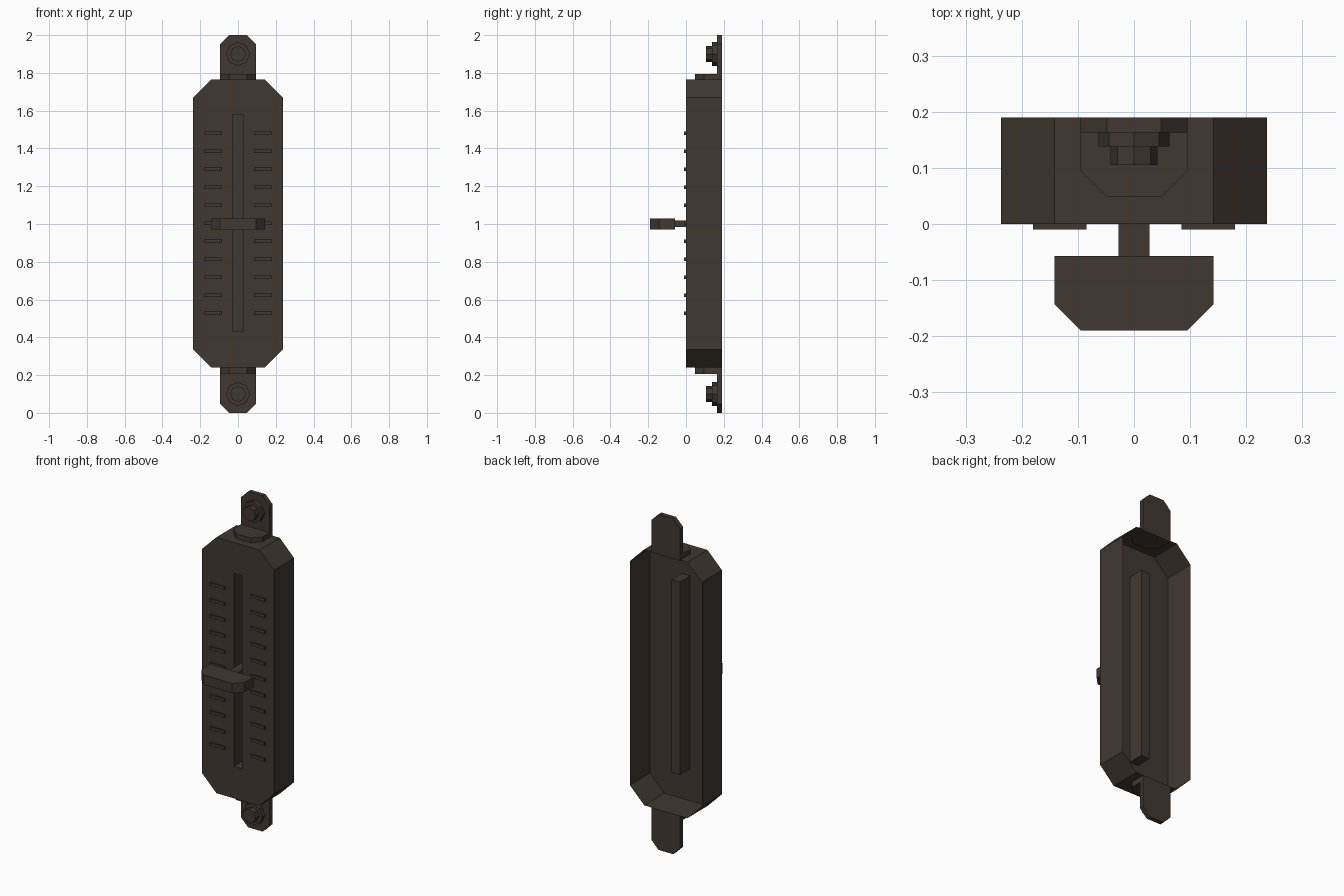
import bpy, bmesh, math
from mathutils import Vector

if "Cube" in bpy.data.objects:
    bpy.data.objects.remove(bpy.data.objects["Cube"])

mat = bpy.data.materials.new("dark_brown_metal")
mat.diffuse_color = (0.052, 0.040, 0.031, 1)
mat.use_nodes = True
mat.node_tree.nodes["Principled BSDF"].inputs["Base Color"].default_value = mat.diffuse_color


def finish(name, bm):
    me = bpy.data.meshes.new(name)
    bm.to_mesh(me)
    bm.free()
    me.materials.append(mat)
    ob = bpy.data.objects.new(name, me)
    bpy.context.collection.objects.link(ob)
    return ob


def prism(name, outline, axis, a, b):
    """Extrude a 2D outline along y (outline = x,z) or z (outline = x,y)."""
    def place(p, d):
        return Vector((p[0], d, p[1])) if axis == "y" else Vector((p[0], p[1], d))
    bm = bmesh.new()
    lo = [bm.verts.new(place(p, a)) for p in outline]
    hi = [bm.verts.new(place(p, b)) for p in outline]
    bm.faces.new(lo)
    bm.faces.new(hi)
    n = len(outline)
    for i in range(n):
        j = (i + 1) % n
        bm.faces.new((lo[i], lo[j], hi[j], hi[i]))
    bmesh.ops.recalc_face_normals(bm, faces=bm.faces)
    return finish(name, bm)


def rect(x0, x1, z0, z1):
    return [(x0, z0), (x1, z0), (x1, z1), (x0, z1)]


def ring(r, zc, n=8):
    return [(r * math.cos(2 * math.pi * i / n), zc + r * math.sin(2 * math.pi * i / n))
            for i in range(n)]


# Housing: thin shell, open at the back, with a slot channel sunk in the front
W, C, Z0, Z1 = 0.237, 0.095, 0.24, 1.765
SW, S0, S1 = 0.028, 0.43, 1.58
BACK, SLOT = 0.19, 0.095
outer = [(0, Z0), (W - C, Z0), (W, Z0 + C), (W, Z1 - C), (W - C, Z1), (0, Z1)]
inner = [(0, S1), (SW, S1), (SW, S0), (0, S0)]
bm = bmesh.new()
for s in (1, -1):
    def face(pts):
        vs = [bm.verts.new((s * x, y, z)) for x, y, z in pts]
        bm.faces.new(vs if s > 0 else vs[::-1])
    face([(x, 0, z) for x, z in outer + inner])
    for path, depth in ((outer, BACK), (inner, SLOT)):
        for (ax, az), (bx, bz) in zip(path, path[1:]):
            face([(bx, 0, bz), (ax, 0, az), (ax, depth, az), (bx, depth, bz)])
    face([(x, SLOT, z) for x, z in inner[::-1]])
bmesh.ops.remove_doubles(bm, verts=bm.verts, dist=1e-5)
finish("housing", bm)

# Mounting ends: neck, tab, washer and bolt, mirrored top and bottom
for end, m in (("top", 1), ("bottom", -1)):
    def fz(z):
        return z if m > 0 else 2 - z
    neck = [(-0.095, BACK), (-0.095, 0.095), (-0.048, 0.048),
            (0.048, 0.048), (0.095, 0.095), (0.095, BACK)]
    prism(end + "_neck", neck, "z", fz(1.76), fz(1.793))
    tab = [(-0.095, 1.76), (0.095, 1.76), (0.095, 1.953),
           (0.048, 2.0), (-0.048, 2.0), (-0.095, 1.953)]
    prism(end + "_tab", [(x, fz(z)) for x, z in tab], "y", 0.163, BACK)
    prism(end + "_washer", ring(0.063, fz(1.9)), "y", 0.138, 0.163)
    prism(end + "_bolt_head", ring(0.042, fz(1.9)), "y", 0.105, 0.138)

# Slider: stem in the slot and chamfered grip
prism("slider_stem", rect(-0.0275, 0.0275, 0.983, 1.019), "y", -0.057, SLOT)
grip = [(-0.142, -0.057), (-0.142, -0.143), (-0.095, -0.19),
        (0.095, -0.19), (0.142, -0.143), (0.142, -0.057)]
prism("slider_grip", grip, "z", 0.972, 1.03)

# Scale marks on both sides of the slot
for i in range(11):
    z = 1.003 + (i - 5) * 0.0953
    for side, s in (("right", 1), ("left", -1)):
        x0, x1 = sorted((s * 0.085, s * 0.18))
        prism(f"{side}_scale_mark_{i + 1}", rect(x0, x1, z - 0.009, z + 0.009),
              "y", -0.0095, 0)
